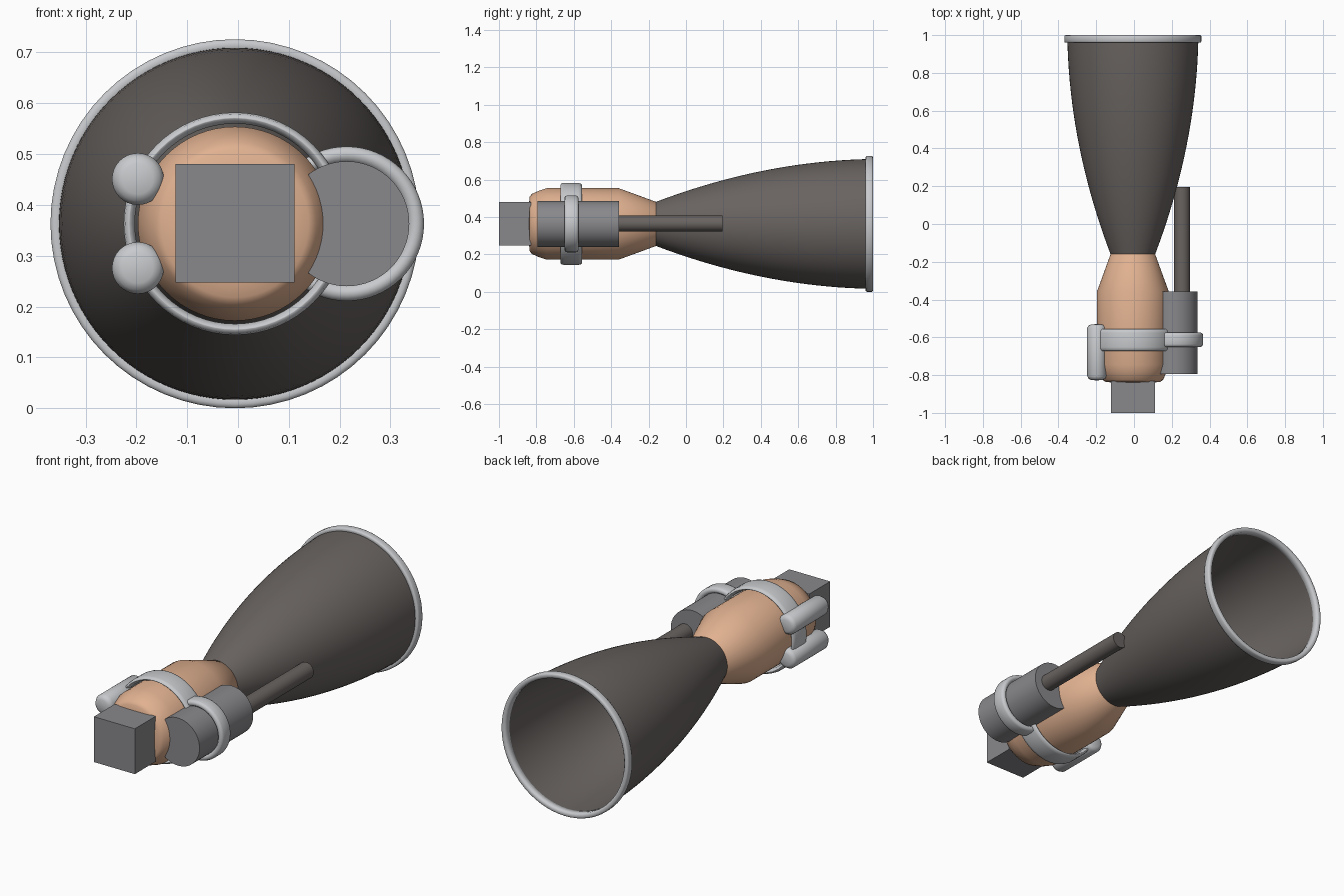
import bpy, bmesh, math

if "Cube" in bpy.data.objects:
    bpy.data.objects.remove(bpy.data.objects["Cube"])

CX, CZ = -0.006, 0.363   # main engine axis


def material(name, rgb):
    m = bpy.data.materials.new(name)
    m.diffuse_color = (*rgb, 1)
    m.use_nodes = True
    m.node_tree.nodes["Principled BSDF"].inputs["Base Color"].default_value = m.diffuse_color
    return m


COPPER = material("copper", (0.75, 0.44, 0.28))
DARK = material("dark_metal", (0.14, 0.125, 0.118))
GREY = material("mid_grey", (0.25, 0.25, 0.265))
LIGHT = material("light_metal", (0.58, 0.59, 0.61))


def finish(name, bm, mat, angle=50):
    bmesh.ops.recalc_face_normals(bm, faces=bm.faces)
    me = bpy.data.meshes.new(name)
    bm.to_mesh(me)
    bm.free()
    ob = bpy.data.objects.new(name, me)
    bpy.context.collection.objects.link(ob)
    me.materials.append(mat)
    bpy.ops.object.select_all(action='DESELECT')
    ob.select_set(True)
    bpy.context.view_layer.objects.active = ob
    bpy.ops.object.shade_smooth_by_angle(angle=math.radians(angle))
    return ob


def lathe(name, profile, mat, x=CX, z=CZ, closed=False, segs=64, angle=50):
    """Revolve (radius, y) points round an axis parallel to y."""
    bm = bmesh.new()
    vs = [bm.verts.new((x + r, y, z)) for r, y in profile]
    edges = [bm.edges.new(p) for p in zip(vs, vs[1:])]
    if closed:
        edges.append(bm.edges.new((vs[-1], vs[0])))
    bmesh.ops.spin(bm, geom=vs + edges, cent=(x, 0, z), axis=(0, 1, 0),
                   angle=math.tau, steps=segs, use_duplicate=False)
    bmesh.ops.remove_doubles(bm, verts=bm.verts, dist=1e-4)
    return finish(name, bm, mat, angle)


def band(name, r0, r1, y0, y1, chamfer, x=CX):
    """Ring with a softened rectangular section."""
    c, d = chamfer
    sec = [(r0 + d, y0), (r1 - d, y0), (r1 - d * .3, y0 + c * .3), (r1, y0 + c),
           (r1, y1 - c), (r1 - d * .3, y1 - c * .3), (r1 - d, y1), (r0 + d, y1),
           (r0, y1 - c), (r0, y0 + c)]
    return lathe(name, sec, LIGHT, x=x, closed=True, angle=80)


# Nozzle bell: thin double-walled flare
N = 20
outer = []
for i in range(N + 1):
    t = i / N
    outer.append((0.118 + 0.229 * (1.9 * t - 0.9 * t * t), -0.16 + 1.145 * t))
inner = [(r - 0.008, y) for r, y in reversed(outer)]
lathe("nozzle_bell", outer + inner, DARK, closed=True, segs=96)
band("nozzle_rim", 0.337, 0.363, 0.96, 1.0, (0.007, 0.008))

# Combustion chamber
lathe("combustion_chamber",
      [(0, -0.842), (0.10, -0.84), (0.145, -0.836), (0.16, -0.825), (0.178, -0.785),
       (0.191, -0.745), (0.191, -0.36), (0.118, -0.16), (0.112, -0.155), (0, -0.155)],
      COPPER)
band("chamber_band", 0.197, 0.219, -0.672, -0.556, (0.02, 0.01))

# Square mounting block
bm = bmesh.new()
bmesh.ops.create_cube(bm, size=1)
bmesh.ops.scale(bm, vec=(0.234, 0.17, 0.234), verts=bm.verts)
bmesh.ops.translate(bm, vec=(-0.006, -0.915, 0.364), verts=bm.verts)
finish("mounting_block", bm, GREY, 30)

# Turbopump, its band and exhaust pipe
TX = 0.214
lathe("turbopump", [(0, -0.795), (0.123, -0.795), (0.123, -0.357), (0, -0.357)],
      GREY, x=TX, angle=30)
band("turbopump_band", 0.118, 0.152, -0.65, -0.575, (0.014, 0.012), x=TX)
lathe("exhaust_pipe", [(0, -0.37), (0.042, -0.37), (0.042, 0.195), (0, 0.195)],
      DARK, x=0.254, z=0.365, segs=32, angle=30)

# Pair of side tanks with rounded ends
for name, z in (("upper_tank", 0.451), ("lower_tank", 0.276)):
    lathe(name, [(0, -0.828), (0.03, -0.826), (0.043, -0.82), (0.051, -0.805),
                 (0.051, -0.55), (0.043, -0.537), (0.03, -0.532), (0, -0.53)],
          LIGHT, x=-0.197, z=z, segs=32, angle=80)
